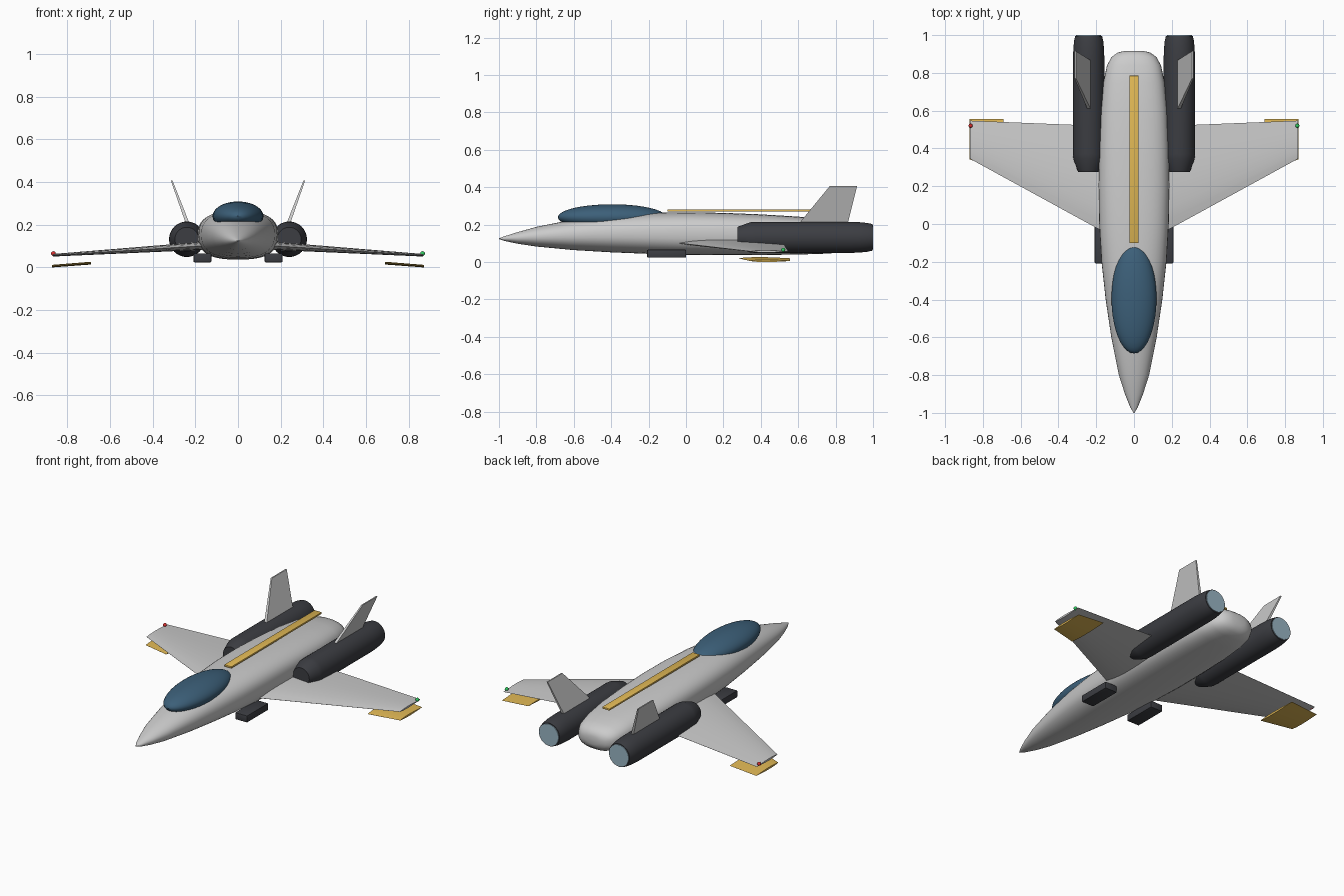
import bpy, bmesh, math
from mathutils import Matrix

if "Cube" in bpy.data.objects:
    bpy.data.objects.remove(bpy.data.objects["Cube"])


def material(name, rgb):
    m = bpy.data.materials.new(name)
    m.diffuse_color = (*rgb, 1)
    m.use_nodes = True
    m.node_tree.nodes["Principled BSDF"].inputs["Base Color"].default_value = m.diffuse_color
    return m


DARK = material("dark_metal", (0.045, 0.047, 0.055))
GOLD = material("gold", (0.75, 0.48, 0.09))
GLASS = material("blue_glass", (0.045, 0.115, 0.19))
GLOW = material("exhaust_glow", (0.32, 0.46, 0.55))
RED = material("red_light", (0.7, 0.03, 0.03))
GREEN = material("green_light", (0.03, 0.6, 0.12))


def finish(name, bm, mat=None, angle=35):
    bmesh.ops.recalc_face_normals(bm, faces=bm.faces)
    me = bpy.data.meshes.new(name)
    bm.to_mesh(me)
    bm.free()
    for p in me.polygons:
        p.use_smooth = True
    me.set_sharp_from_angle(angle=math.radians(angle))
    if mat:
        me.materials.append(mat)
    ob = bpy.data.objects.new(name, me)
    bpy.context.collection.objects.link(ob)
    return ob


def loft(name, rings, mat=None, angle=35):
    """Skin a list of equal-length point rings and cap both ends."""
    bm = bmesh.new()
    vs = [[bm.verts.new(p) for p in r] for r in rings]
    n = len(vs[0])
    for a, b in zip(vs, vs[1:]):
        for i in range(n):
            bm.faces.new((a[i], a[(i + 1) % n], b[(i + 1) % n], b[i]))
    bm.faces.new(vs[0])
    bm.faces.new(vs[-1])
    return finish(name, bm, mat, angle)


def oval(y, cx, cz, rx, rz, power=2.0, n=40):
    """Superellipse ring in the xz plane."""
    pts = []
    for i in range(n):
        a = 2 * math.pi * i / n
        c, s = math.cos(a), math.sin(a)
        pts.append((cx + rx * math.copysign(abs(c) ** (2 / power), c), y,
                    cz + rz * math.copysign(abs(s) ** (2 / power), s)))
    return pts


def airfoil(x, y0, y1, z, thick, n=10):
    """Lens-shaped section between leading edge y0 and trailing edge y1."""
    up, low = [], []
    for i in range(n + 1):
        t = i / n
        h = thick * 0.5 * (math.sin(math.pi * t ** 0.75) * 0.97 + 0.03)
        y = y0 + (y1 - y0) * t
        up.append((x, y, z + h))
        low.append((x, y, z - h))
    return up + low[::-1]


def box(name, x0, x1, y0, y1, z0, z1, mat, bevel):
    bm = bmesh.new()
    m = (Matrix.Translation(((x0 + x1) / 2, (y0 + y1) / 2, (z0 + z1) / 2))
         @ Matrix.Diagonal((x1 - x0, y1 - y0, z1 - z0, 1)))
    bmesh.ops.create_cube(bm, size=1, matrix=m)
    bmesh.ops.bevel(bm, geom=bm.edges[:], offset=bevel, segments=2,
                    affect='EDGES', profile=0.5)
    return finish(name, bm, mat)


def ball(name, loc, radii, mat, seg=32):
    bm = bmesh.new()
    bmesh.ops.create_uvsphere(bm, u_segments=seg, v_segments=seg // 2, radius=1,
                              matrix=Matrix.Translation(loc) @ Matrix.Diagonal((*radii, 1)))
    return finish(name, bm, mat)


# Fuselage: stations of y, half width, bottom z, top z, squareness
stations = [
    (-1.0, 0.002, 0.123, 0.127, 2.0), (-0.97, 0.020, 0.113, 0.138, 2.0),
    (-0.9, 0.048, 0.098, 0.160, 2.05), (-0.8, 0.080, 0.083, 0.188, 2.1),
    (-0.6, 0.120, 0.064, 0.228, 2.2), (-0.4, 0.150, 0.052, 0.252, 2.3),
    (-0.2, 0.172, 0.044, 0.263, 2.45), (0.0, 0.184, 0.039, 0.266, 2.6),
    (0.2, 0.188, 0.037, 0.263, 2.7), (0.4, 0.186, 0.038, 0.255, 2.7),
    (0.6, 0.178, 0.040, 0.243, 2.7), (0.75, 0.162, 0.045, 0.228, 2.7),
    (0.84, 0.143, 0.052, 0.213, 2.6), (0.885, 0.118, 0.064, 0.198, 2.5),
    (0.908, 0.085, 0.083, 0.180, 2.3), (0.917, 0.045, 0.107, 0.156, 2.1),
]
loft("fuselage", [oval(y, 0, (b + t) / 2, w, (t - b) / 2, p)
                  for y, w, b, t, p in stations], angle=50)

# Canopy and spine stripe
ball("canopy", (0, -0.395, 0.24), (0.119, 0.29, 0.069), GLASS, 40)
box("spine_stripe", -0.025, 0.025, -0.1, 0.785, 0.27, 0.281, GOLD, 0.002)

for s, side in ((-1, "left"), (1, "right")):
    # Wing
    loft(side + "_wing", [airfoil(s * 0.12, -0.064, 0.517, 0.104, 0.04),
                          airfoil(s * 0.868, 0.345, 0.547, 0.057, 0.012)])
    # Plate hanging below the wing tip
    loft(side + "_tip_plate", [airfoil(s * 0.69, 0.282, 0.557, 0.020, 0.013),
                               airfoil(s * 0.872, 0.342, 0.557, 0.006, 0.012)], GOLD)
    # Wing tip light
    ball(side + "_tip_light", (s * 0.865, 0.52, 0.065), (0.011,) * 3,
         RED if s < 0 else GREEN, 16)
    # Engine pod and glowing exhaust
    pod = [(0.275, 0.056), (0.285, 0.060), (0.345, 0.081), (0.37, 0.083),
           (0.88, 0.083), (0.93, 0.081), (0.97, 0.077), (0.996, 0.071)]
    loft(side + "_engine", [oval(y, s * 0.24, 0.132, r, r) for y, r in pod], DARK)
    loft(side + "_exhaust", [oval(y, s * 0.24, 0.132, 0.066, 0.066)
                             for y in (0.98, 1.0)], GLOW)
    # Canted tail fin
    fin = []
    for x, y0, y1, z, h in ((0.232, 0.595, 0.862, 0.195, 0.009),
                            (0.311, 0.77, 0.915, 0.408, 0.004)):
        fin.append([(s * (x - h), y0, z), (s * (x + h), y0, z),
                    (s * (x + h), y1, z), (s * (x - h), y1, z)])
    loft(side + "_tail_fin", fin)
    # Belly intake box
    a, b = sorted((s * 0.125, s * 0.208))
    box(side + "_belly_box", a, b, -0.208, 0.0, 0.024, 0.066, DARK, 0.004)
